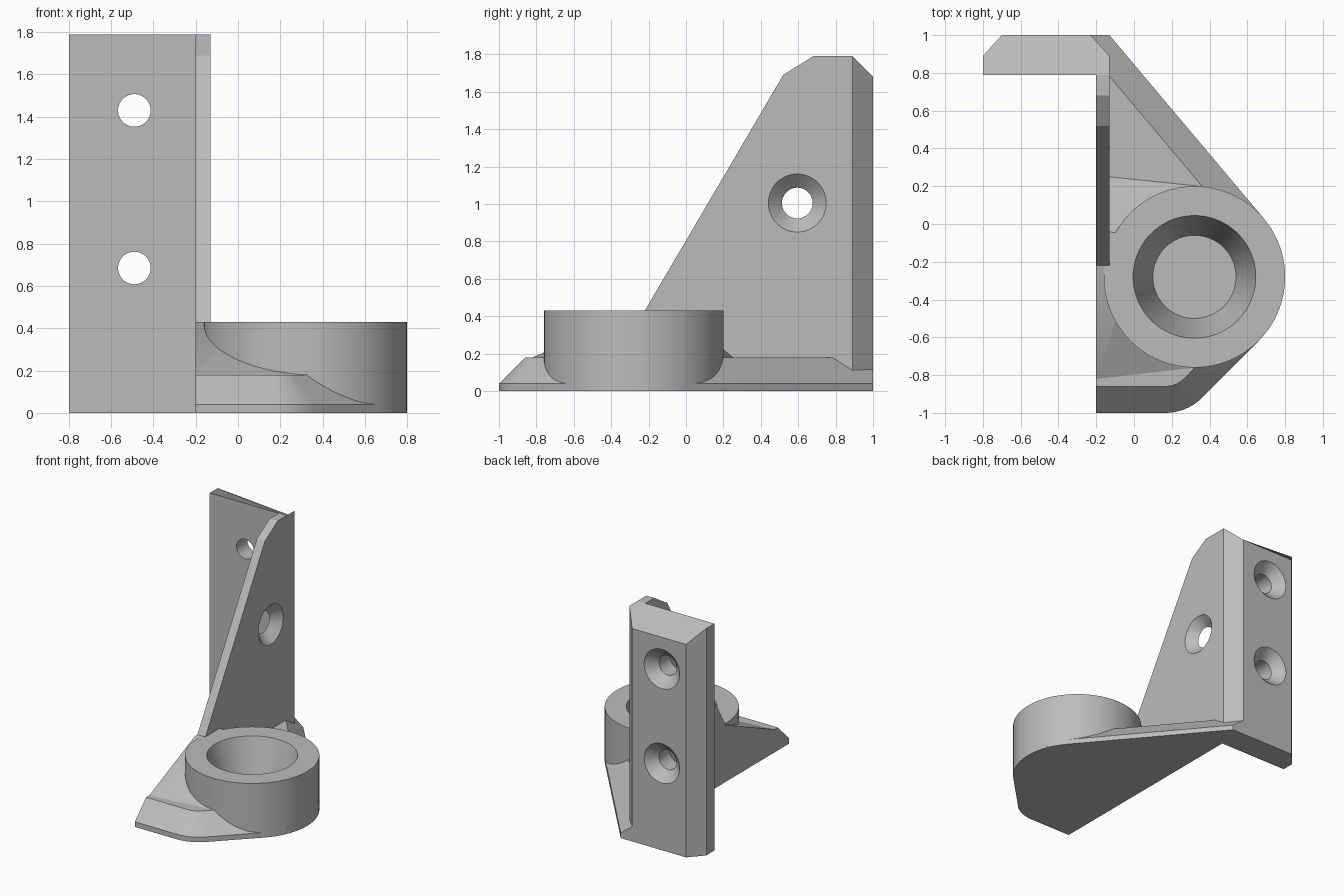
import bpy, bmesh, math
from mathutils import Vector

if "Cube" in bpy.data.objects:
    bpy.data.objects.remove(bpy.data.objects["Cube"])

grey = bpy.data.materials.new("light_grey")
grey.diffuse_color = (0.5, 0.5, 0.5, 1)
grey.use_nodes = True
grey.node_tree.nodes["Principled BSDF"].inputs["Base Color"].default_value = grey.diffuse_color


def loft(name, *rings):
    """Closed solid through rings that all have the same point count."""
    bm = bmesh.new()
    rows = [[bm.verts.new(p) for p in ring] for ring in rings]
    n = len(rows[0])
    bm.faces.new(rows[0][::-1])
    bm.faces.new(rows[-1])
    for a, b in zip(rows, rows[1:]):
        for i in range(n):
            j = (i + 1) % n
            bm.faces.new((a[i], a[j], b[j], b[i]))
    bmesh.ops.recalc_face_normals(bm, faces=bm.faces)
    me = bpy.data.meshes.new(name)
    bm.to_mesh(me)
    bm.free()
    me.materials.append(grey)
    ob = bpy.data.objects.new(name, me)
    bpy.context.collection.objects.link(ob)
    return ob


def lathe(name, center, axis, stations, segs=64):
    """Round solid along an axis; stations are (distance, radius)."""
    c, q = Vector(center), Vector(axis).to_track_quat('Z', 'Y')
    turn = [2 * math.pi * i / segs for i in range(segs)]
    return loft(name, *[[c + q @ Vector((r * math.cos(t), r * math.sin(t), d))
                         for t in turn] for d, r in stations])


def activate(ob):
    bpy.ops.object.select_all(action='DESELECT')
    ob.select_set(True)
    bpy.context.view_layer.objects.active = ob


def cut(ob, *cutters):
    for c in cutters:
        m = ob.modifiers.new("cut", 'BOOLEAN')
        m.operation, m.solver, m.object = 'DIFFERENCE', 'EXACT', c
        activate(ob)
        bpy.ops.object.modifier_apply(modifier=m.name)


# Back plate with bevelled back and top edges
def plate_ring(z_front, z_back):
    pts = [(-.8, .79), (-.13, .79), (-.13, .89), (-.23, 1), (-.7, 1), (-.8, .89)]
    return [(x, y, z_back if y == 1 else z_front) for x, y in pts]


back_plate = loft("back_plate", plate_ring(0, 0), plate_ring(1.79, 1.68))

# Side plate with sloping front edge
side = [(-.473, 0), (.79, 0), (.79, 1.79), (.68, 1.79), (.52, 1.69), (-.22, .43)]
side_plate = loft("side_plate", [(-.2, y, z) for y, z in side],
                  [(-.13, y, z) for y, z in side])


# Base foot: outline with rounded parts, drawn in for the bevel
def base_ring(inset, z):
    def arc(cx, cy, r, a0, a1, n):
        return [(cx + (r - inset) * math.cos(math.radians(a0 + (a1 - a0) * i / n)),
                 cy + (r - inset) * math.sin(math.radians(a0 + (a1 - a0) * i / n)))
                for i in range(n + 1)]
    pts = [(-.2, -1 + inset)]
    pts += arc(.165, -.72, .28, -90, -45, 10)
    pts += arc(.32, -.28, .48, -45, 40.2, 20)
    pts += [(-.13 - inset * 1.31, 1), (-.36, 1), (-.36, .85), (-.2, .85)]
    return [(x, y, z) for x, y in pts]


base = loft("base_foot", base_ring(0, 0), base_ring(0, .04), base_ring(.14, .18))

# Ring socket and the sloped gusset that joins it to the side plate
socket = lathe("ring_socket", (.32, -.28, 0), (0, 0, 1), [(.01, .48), (.43, .48)], 96)
gusset_left = [(-.82, .05), (.257, .05), (.257, .18), (-.035, .43), (-.25, .43), (-.82, .18)]
gusset = loft("socket_gusset", [(-.2, y, z) for y, z in gusset_left],
              [(.33, y + (.06 if y < -.1 else -.055), z) for y, z in gusset_left])

# Cutters: tapered socket recess and countersunk screw holes
recess = lathe("recess_cutter", (.32, -.28, 0), (0, 0, 1), [(.07, .22), (.5, .345)], 96)
screw = [(-.3, .077), (-.075, .077), (0, .155), (.02, .175)]
back_holes = [lathe("back_hole_cutter", (-.49, 1, z), (0, 1, 0), screw) for z in (.685, 1.43)]
side_hole = lathe("side_hole_cutter", (-.13, .595, 1.005), (1, 0, 0), screw)

cut(back_plate, *back_holes)
cut(side_plate, side_hole)
for part in (base, socket, gusset):
    cut(part, recess)
for c in (recess, side_hole, *back_holes):
    bpy.data.objects.remove(c)

# Smooth round surfaces, keep hard edges
for part in (back_plate, side_plate, base, socket, gusset):
    activate(part)
    bpy.ops.object.shade_smooth_by_angle(angle=math.radians(25))
